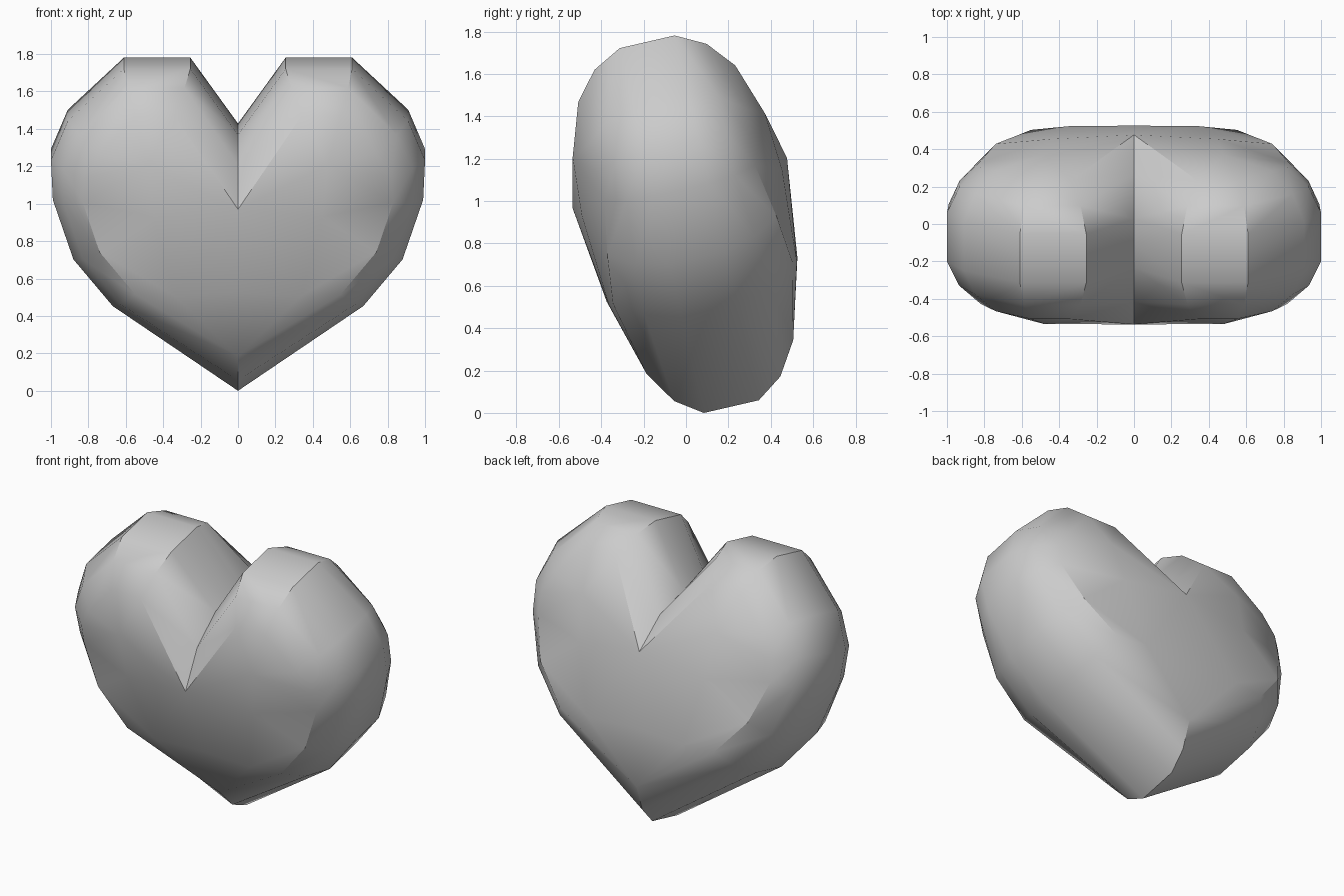
import bpy, bmesh, math

if "Cube" in bpy.data.objects:
    bpy.data.objects.remove(bpy.data.objects["Cube"])

HALF_BAND = 0.133   # half depth of the flat rim band
TILT = math.radians(13)

# right half of the outline (x, height), notch to tip
outer = [(0, .52), (.255, .882), (.61, .882), (.91, .596), (1, .38),
         (.99, .163), (.88, -.164), (.67, -.42), (0, -.885)]
# the same points on the edge of the domed face (x, depth, height)
inner = [(0, .52, .2), (.34, .38, .68), (.55, .38, .68), (.74, .385, .47),
         (.82, .375, .34), (.83, .365, .2), (.74, .41, -.06),
         (.55, .435, -.286), (0, .355, -.645)]
# points within the domed face: upper, middle, lower, centre line
dome = [(.48, .465, .43), (.45, .485, .15), (.34, .455, -.29), (0, .462, -.27)]

bm = bmesh.new()


def add_ring(points):
    return [bm.verts.new(p) for p in points]


# bevel ring sits between the rim and the face, bulging outward
bevel = []
for (x, z), (u, d, v) in zip(outer, inner):
    bevel.append((x + (u - x) * .36, HALF_BAND + (d - HALF_BAND) * .56,
                  z + (v - z) * .36))
rings = [add_ring([(x, 0, z) for x, z in outer]),
         add_ring([(x, HALF_BAND, z) for x, z in outer]),
         add_ring(bevel), add_ring(inner)]

# side bands
for a, b in zip(rings, rings[1:]):
    for i in range(len(a) - 1):
        bm.faces.new((a[i], a[i + 1], b[i + 1], b[i]))

# domed face
n, a, b, c, d, e, f, g, h = rings[-1]
m, k, p, o = add_ring(dome)
for face in [(n, a, m), (a, b, m), (b, c, m), (c, d, m), (d, e, m), (e, k, m),
             (n, m, k), (e, f, k), (f, g, p), (f, p, k), (g, h, p), (p, h, o),
             (n, k, p), (n, p, o)]:
    bm.faces.new(face)
bmesh.ops.recalc_face_normals(bm, faces=bm.faces)
# outward check on a face of the dome
bm.normal_update()
if next(iter(m.link_faces)).normal.y < 0:
    bmesh.ops.reverse_faces(bm, faces=bm.faces)

mesh = bpy.data.meshes.new("heart")
bm.to_mesh(mesh)
bm.free()
heart = bpy.data.objects.new("heart", mesh)
bpy.context.collection.objects.link(heart)
bpy.context.view_layer.objects.active = heart
heart.select_set(True)

# mirror left/right and front/back
mirror = heart.modifiers.new("mirror", 'MIRROR')
mirror.use_axis = (True, True, False)
mirror.merge_threshold = 0.0005
bpy.ops.object.modifier_apply(modifier=mirror.name)
bpy.ops.object.shade_smooth_by_angle(angle=math.radians(30))

# lean forward
heart.rotation_euler = (TILT, 0, 0)
heart.location = (0, .015, .892)
